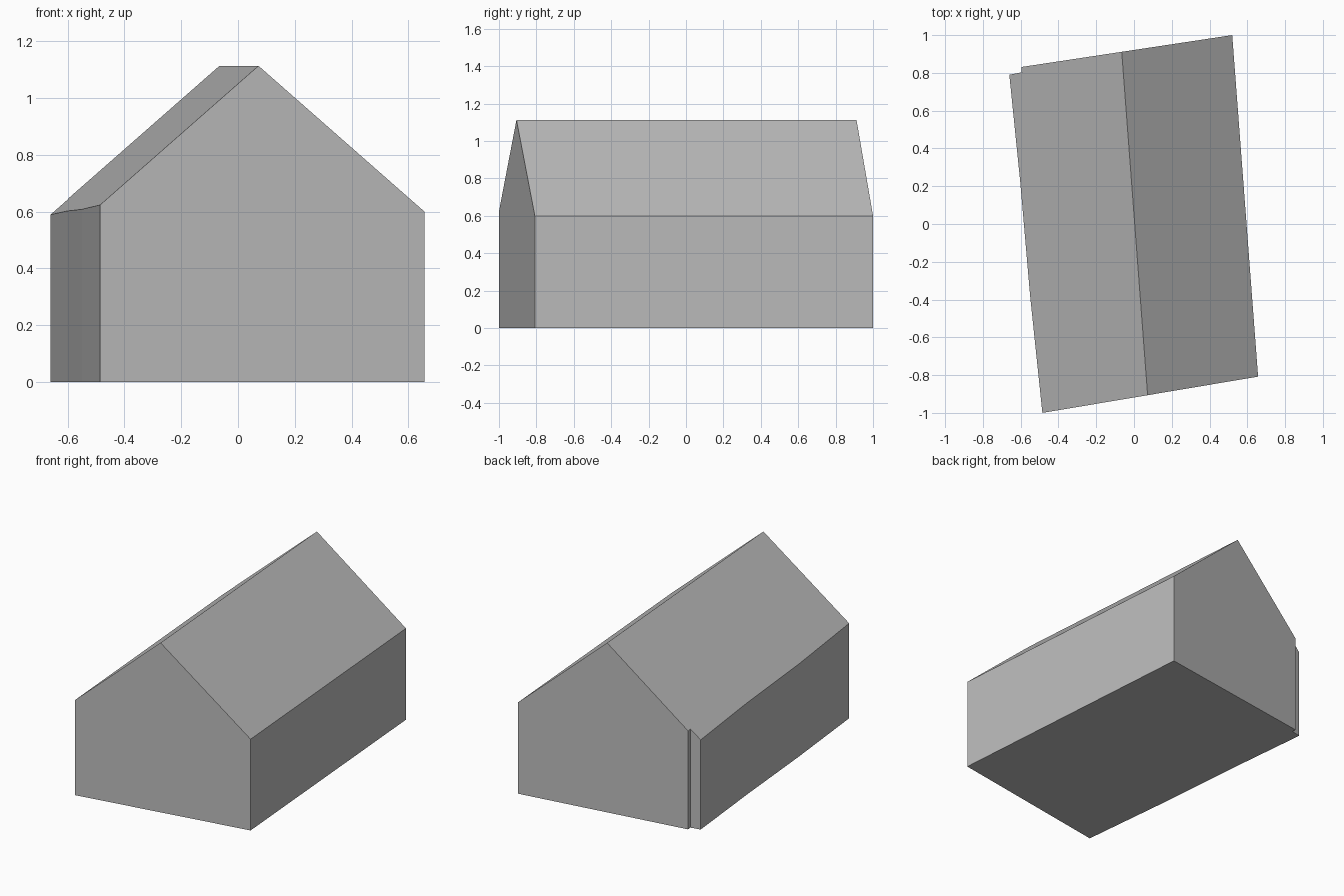
import bpy
import bmesh
from mathutils import Vector

cube = bpy.data.objects.get("Cube")
if cube:
    bpy.data.objects.remove(cube, do_unlink=True)

# Plain grey for the whole building
grey = bpy.data.materials.new("plain_grey")
grey.use_nodes = True
colour = (0.5, 0.5, 0.5, 1)
grey.diffuse_color = colour
grey.node_tree.nodes["Principled BSDF"].inputs["Base Color"].default_value = colour

# Ground plan, anticlockwise, with the small step at the back right corner
plan = [(-0.485, -1.0), (0.657, -0.808), (0.52, 1.0), (-0.597, 0.831),
        (-0.594, 0.803), (-0.66, 0.79), (-0.602, 0.22), (-0.55, -0.38)]
ridge_front = Vector((0.072, -0.905, 1.113))
ridge_back = Vector((-0.065, 0.91, 1.113))
slope = 0.87

# Walls: the plan raised into a tall block
bm = bmesh.new()
floor = bm.faces.new([bm.verts.new((x, y, 0)) for x, y in plan])
raised = bmesh.ops.extrude_face_region(bm, geom=[floor], use_keep_orig=True)
top = [v for v in raised["geom"] if isinstance(v, bmesh.types.BMVert)]
bmesh.ops.translate(bm, verts=top, vec=(0, 0, 2))

# Roof: cut the block along a sloping plane on each side of the ridge
along = (ridge_back - ridge_front).normalized()
across = along.cross(Vector((0, 0, 1)))
for side in (-1, 1):
    normal = (across * side * slope + Vector((0, 0, 1))).normalized()
    bmesh.ops.bisect_plane(bm, geom=bm.verts[:] + bm.edges[:] + bm.faces[:],
                           plane_co=ridge_front, plane_no=normal, clear_outer=True)
    rim = [e for e in bm.edges if e.is_boundary]
    bmesh.ops.contextual_create(bm, geom=rim)

bmesh.ops.recalc_face_normals(bm, faces=bm.faces[:])
mesh = bpy.data.meshes.new("gabled_building")
bm.to_mesh(mesh)
bm.free()
mesh.materials.append(grey)
building = bpy.data.objects.new("gabled_building", mesh)
bpy.context.collection.objects.link(building)
